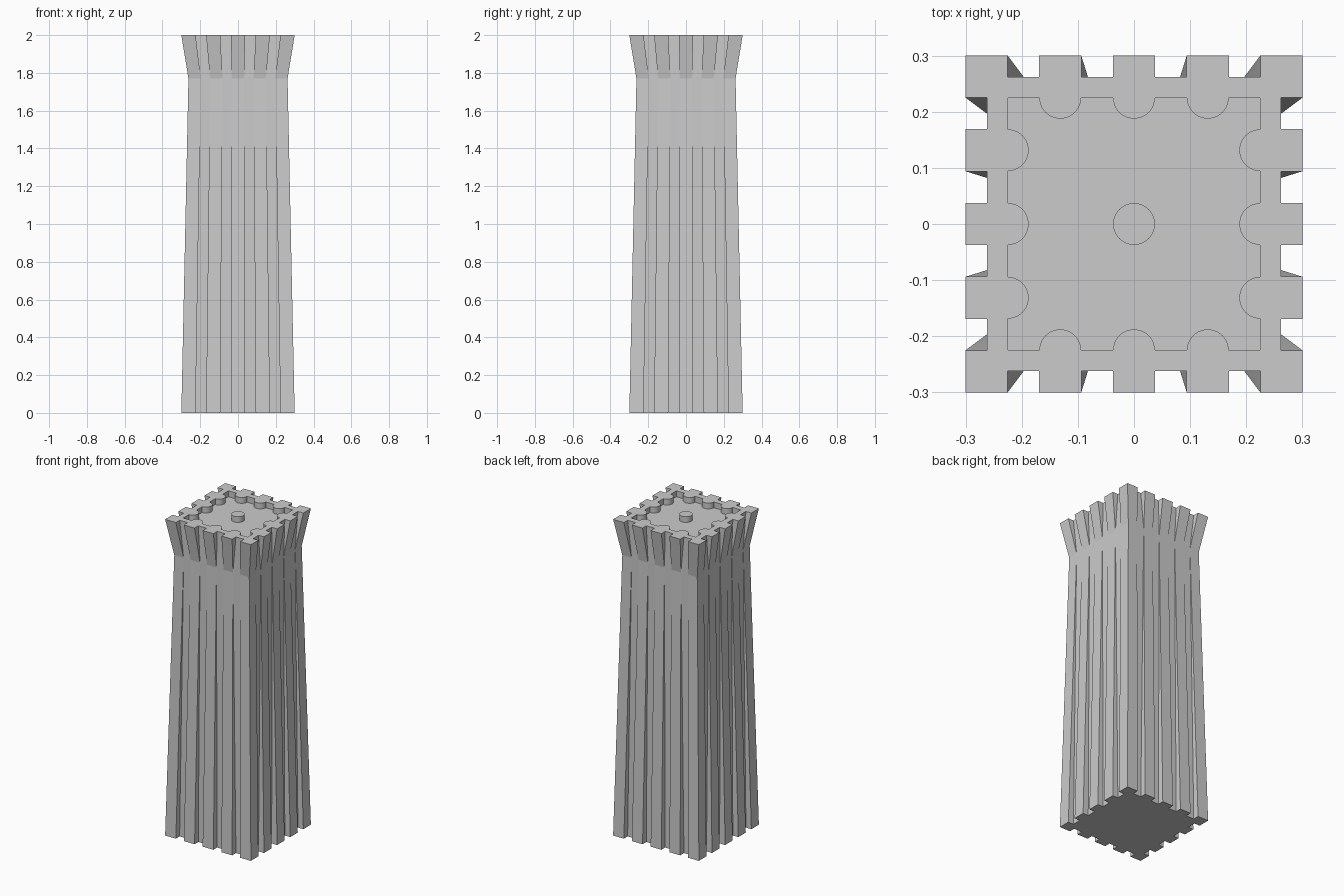
import bpy, bmesh, math

if "Cube" in bpy.data.objects:
    bpy.data.objects.remove(bpy.data.objects["Cube"])

HALF, CORE, RECESS = 0.3, 0.262, 0.225
WAIST_Z, TOP_Z, DEPTH = 1.77, 2.0, 0.037
RIB, SPACING, STUD = 0.0375, 0.1315, 0.0372
PINCH = (CORE + 0.0003) / HALF

stone = bpy.data.materials.new("grey stone")
stone.use_nodes = True
colour = (0.6, 0.6, 0.6, 1)
stone.diffuse_color = colour
stone.node_tree.nodes["Principled BSDF"].inputs["Base Color"].default_value = colour


def four_sides(side):
    """Repeat (along, out) points of one side round the square, counter-clockwise."""
    points = []
    for x, y in [(a, -o) for a, o in side]:
        points.append((x, y))
    for _ in range(3):
        points += [(-y, x) for x, y in points[-len(side):]]
    return points


def tower_ring(scale):
    """Notched outline: ribs shrink with scale while the notch floors stay upright."""
    side = [(-HALF * scale, HALF * scale)]
    edges = [-RECESS]
    for c in (-SPACING, 0, SPACING):
        edges += [c - RIB, c + RIB]
    edges.append(RECESS)
    for i, a in enumerate(edges):
        pair = [(a * scale, HALF * scale), (a * scale, CORE)]
        side += pair if i % 2 == 0 else pair[::-1]
    return four_sides(side)


def recess_ring():
    """Square outline bitten by three half-round studs on each side."""
    side = [(-RECESS, RECESS)]
    steps = 24
    for c in (-SPACING, 0, SPACING):
        for i in range(steps + 1):
            t = math.pi * i / steps
            side.append((c - STUD * math.cos(t), RECESS - STUD * math.sin(t)))
    return four_sides(side)


def add_ring(bm, points, z):
    return [bm.verts.new((x, y, z)) for x, y in points]


def bridge(bm, low, high):
    n = len(low)
    for i in range(n):
        j = (i + 1) % n
        bm.faces.new((low[i], low[j], high[j], high[i]))


def finish(bm, name):
    bmesh.ops.recalc_face_normals(bm, faces=bm.faces)
    mesh = bpy.data.meshes.new(name)
    bm.to_mesh(mesh)
    bm.free()
    mesh.materials.append(stone)
    obj = bpy.data.objects.new(name, mesh)
    bpy.context.collection.objects.link(obj)
    bpy.ops.object.select_all(action="DESELECT")
    obj.select_set(True)
    bpy.context.view_layer.objects.active = obj
    bpy.ops.object.shade_smooth_by_angle(angle=math.radians(9))


# Ribbed tower body, tapering to the waist and flaring to the crown
bm = bmesh.new()
base = add_ring(bm, tower_ring(1), 0)
waist = add_ring(bm, tower_ring(PINCH), WAIST_Z)
crown = add_ring(bm, tower_ring(1), TOP_Z)
bridge(bm, base, waist)
bridge(bm, waist, crown)
bm.faces.new(base[::-1])

# Sunken roof with half-round studs along the rim
rim = add_ring(bm, recess_ring(), TOP_Z)
floor = add_ring(bm, recess_ring(), TOP_Z - DEPTH)
bridge(bm, rim, floor)
bm.faces.new(floor)
rim_edges = [bm.edges.get((ring[i - 1], ring[i]))
             for ring in (crown, rim) for i in range(len(ring))]
bmesh.ops.triangle_fill(bm, edges=rim_edges, use_beauty=True, normal=(0, 0, 1))
finish(bm, "tower_body")

# Round stud in the middle of the roof
bm = bmesh.new()
bmesh.ops.create_cone(bm, cap_ends=True, segments=48, radius1=STUD, radius2=STUD, depth=DEPTH)
bmesh.ops.translate(bm, verts=bm.verts, vec=(0, 0, TOP_Z - DEPTH / 2))
finish(bm, "roof_stud")
